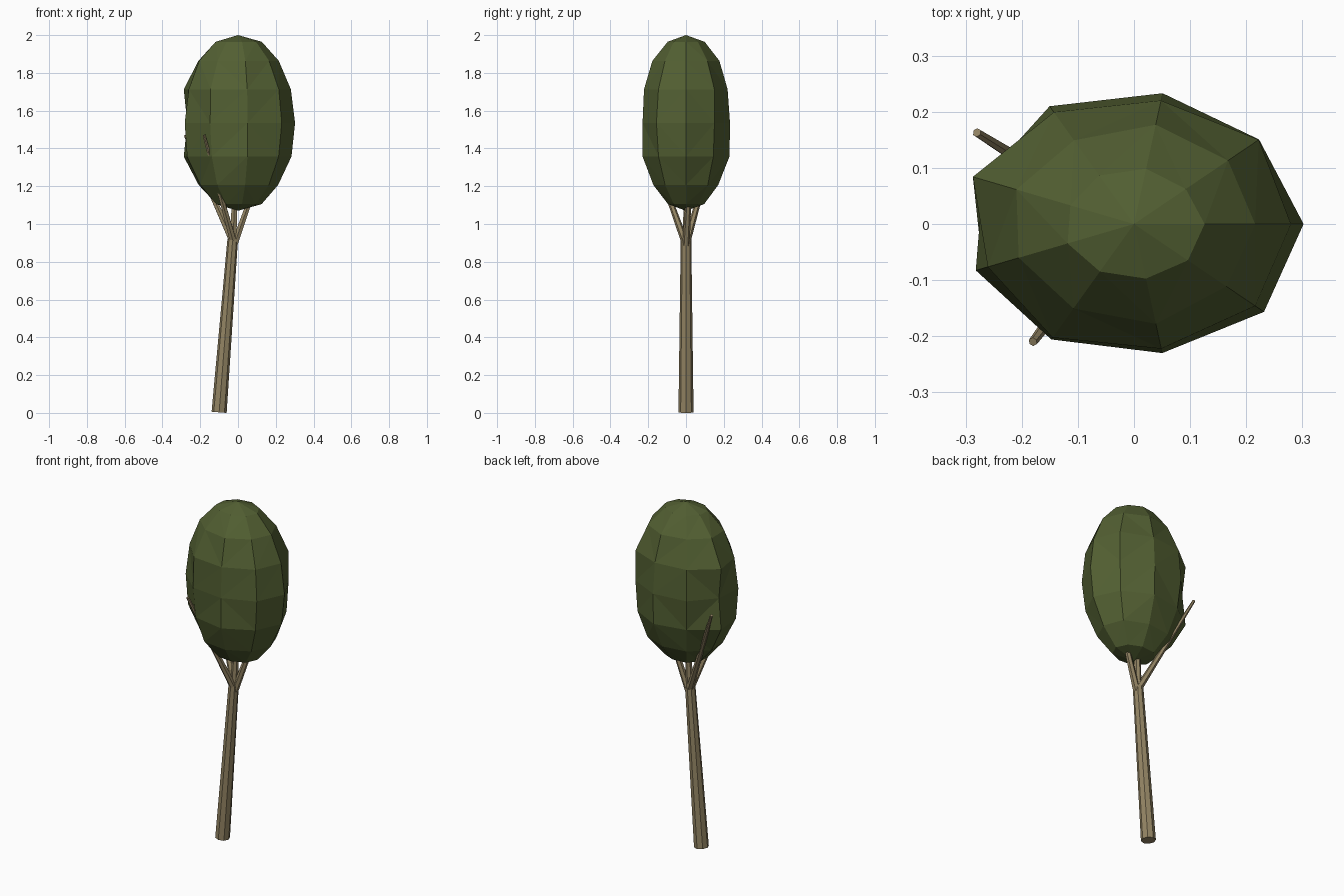
import bpy, bmesh, math
from mathutils import Vector

if "Cube" in bpy.data.objects:
    bpy.data.objects.remove(bpy.data.objects["Cube"])


def material(name, rgb):
    m = bpy.data.materials.new(name)
    m.diffuse_color = (*rgb, 1)
    m.use_nodes = True
    m.node_tree.nodes["Principled BSDF"].inputs["Base Color"].default_value = m.diffuse_color
    return m


leaf_green = material("leaf green", (0.085, 0.115, 0.032))
bark_tan = material("bark tan", (0.29, 0.23, 0.125))


def add_object(name, bm, mat):
    bmesh.ops.recalc_face_normals(bm, faces=bm.faces)
    me = bpy.data.meshes.new(name)
    bm.to_mesh(me)
    bm.free()
    me.materials.append(mat)
    ob = bpy.data.objects.new(name, me)
    bpy.context.collection.objects.link(ob)
    return ob


def limb(name, start, end, r1, r2, sides):
    """Tapered flat-sided cylinder between two points."""
    start, end = Vector(start), Vector(end)
    axis = end - start
    bm = bmesh.new()
    bmesh.ops.create_cone(bm, cap_ends=True, segments=sides, radius1=r1,
                          radius2=r2, depth=axis.length)
    ob = add_object(name, bm, bark_tan)
    ob.rotation_mode = 'QUATERNION'
    ob.rotation_quaternion = Vector((0, 0, 1)).rotation_difference(axis)
    ob.location = (start + end) / 2


# Leaning trunk
limb("trunk", (-0.10, 0, 0.003), (-0.028, 0, 0.92), 0.04, 0.028, 8)

# Branches fanning out from the trunk top, two of them poking out of the crown
fork = (-0.02, 0, 0.89)
tips = [(-0.28, 0.163, 1.47), (-0.18, -0.21, 1.47), (0.17, 0.03, 1.43)]
for i, tip in enumerate(tips):
    limb(f"branch_{i + 1}", fork, tip, 0.02, 0.008, 6)
limb("leader", (-0.028, 0, 0.88), (-0.01, 0.01, 1.3), 0.022, 0.012, 6)

# Egg-shaped crown: nine segments, eight rings, slightly uneven
SEG, RINGS = 9, 8
ring_scale = [1.08, 1.04, 1.03, 0.99, 1.03, 1.03, 1.08]
bm = bmesh.new()
top = bm.verts.new((0, 0, 2.0))
bottom = bm.verts.new((0, 0, 1.07))
rings = []
for j in range(1, RINGS):
    polar = math.pi * j / RINGS
    ring = []
    for i in range(SEG):
        a = math.tau * i / SEG
        k = ring_scale[j - 1] + 0.025 * math.sin(2.4 * i + 1.9 * j)
        if i == 4 and j in (3, 5):      # bulges around the dent on the left
            k = 1.11
        if i == 4 and j == 4:
            k = 0.96
        r = k * math.sin(polar)
        ring.append(bm.verts.new((0.298 * r * math.cos(a),
                                  0.24 * r * math.sin(a),
                                  1.535 + 0.465 * math.cos(polar))))
    rings.append(ring)
for i in range(SEG):
    n = (i + 1) % SEG
    bm.faces.new((top, rings[0][i], rings[0][n]))
    bm.faces.new((bottom, rings[-1][n], rings[-1][i]))
    for upper, lower in zip(rings, rings[1:]):
        bm.faces.new((upper[i], lower[i], lower[n], upper[n]))
bmesh.ops.triangulate(bm, faces=bm.faces)
add_object("crown", bm, leaf_green)
